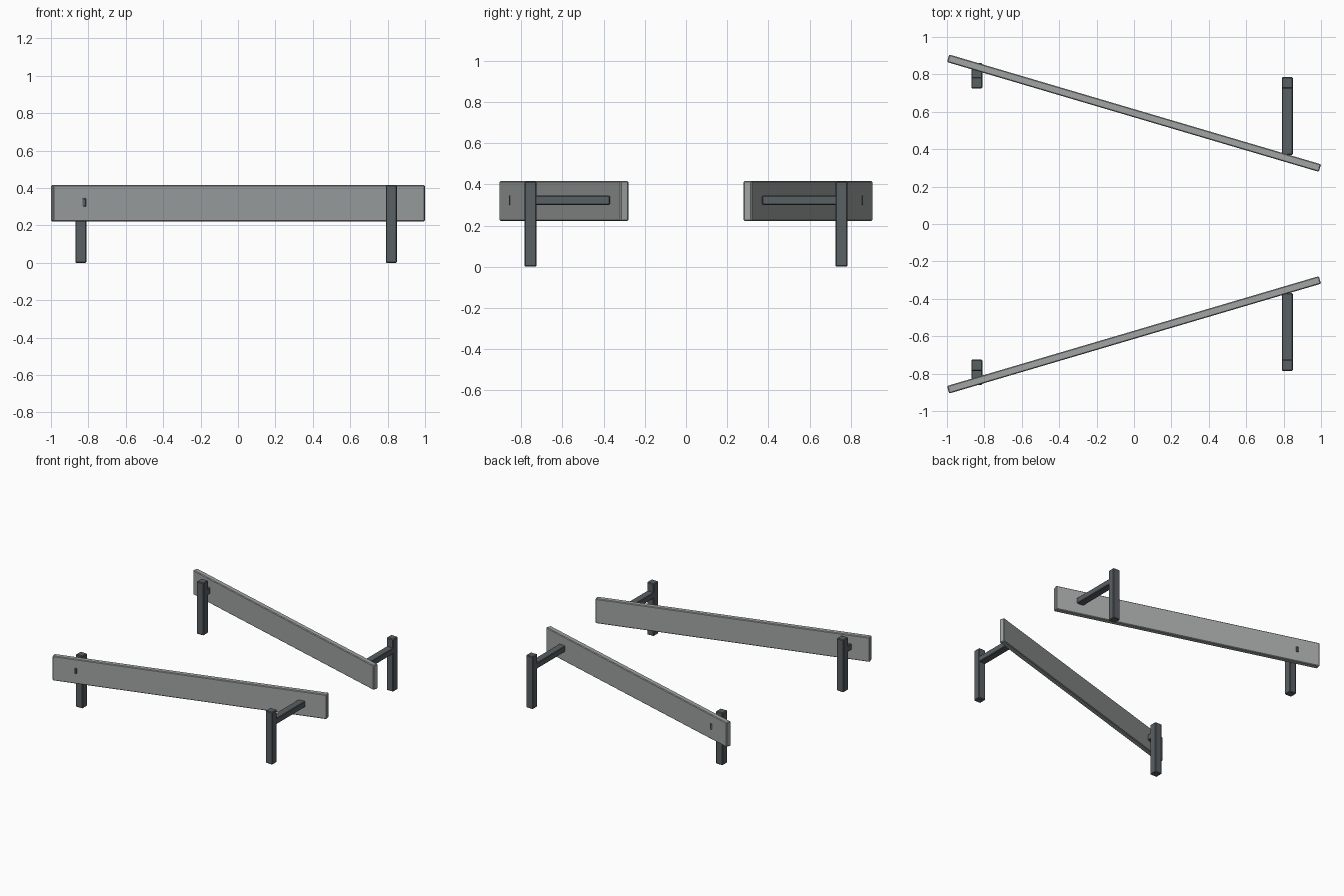
import bpy
import math

cube = bpy.data.objects.get("Cube")
if cube:
    bpy.data.objects.remove(cube, do_unlink=True)


def material(name, colour):
    mat = bpy.data.materials.new(name)
    mat.use_nodes = True
    mat.diffuse_color = (*colour, 1)
    mat.node_tree.nodes["Principled BSDF"].inputs["Base Color"].default_value = (*colour, 1)
    return mat


rail_grey = material("light grey rail", (0.36, 0.375, 0.375))
post_grey = material("dark grey post", (0.10, 0.115, 0.125))


def box(name, centre, size, mat, bevel, turn=0.0):
    """Box with a narrow chamfer, turned about the vertical axis."""
    bpy.ops.mesh.primitive_cube_add(size=1, location=centre)
    obj = bpy.context.object
    obj.name = name
    obj.scale = size
    bpy.ops.object.transform_apply(location=False, rotation=False, scale=True)
    obj.rotation_euler.z = turn
    obj.data.materials.append(mat)
    mod = obj.modifiers.new("chamfer", "BEVEL")
    mod.width = bevel
    mod.segments = 1
    return obj


POST_Y = 0.755
POST_WIDTH = 0.06
ARM_Z = 0.323

for side, label in ((-1, "front"), (1, "back")):
    # Slanted rail board, converging towards +x
    box(f"{label}_rail", (0, side * 0.5925, 0.319), (2.073, 0.042, 0.194),
        rail_grey, 0.005, -side * math.radians(16.45))

    # Each post reaches its rail with a short horizontal arm
    for x, end, arm_end in ((-0.84, "right", 0.86), (0.82, "left", 0.37)):
        box(f"{label}_{end}_post", (x, side * POST_Y, 0.2075),
            (POST_WIDTH, POST_WIDTH, 0.415), post_grey, 0.005)
        box(f"{label}_{end}_arm", (x, side * (POST_Y + arm_end) / 2, ARM_Z),
            (POST_WIDTH - 0.002, abs(arm_end - POST_Y), 0.046), post_grey, 0.004)
